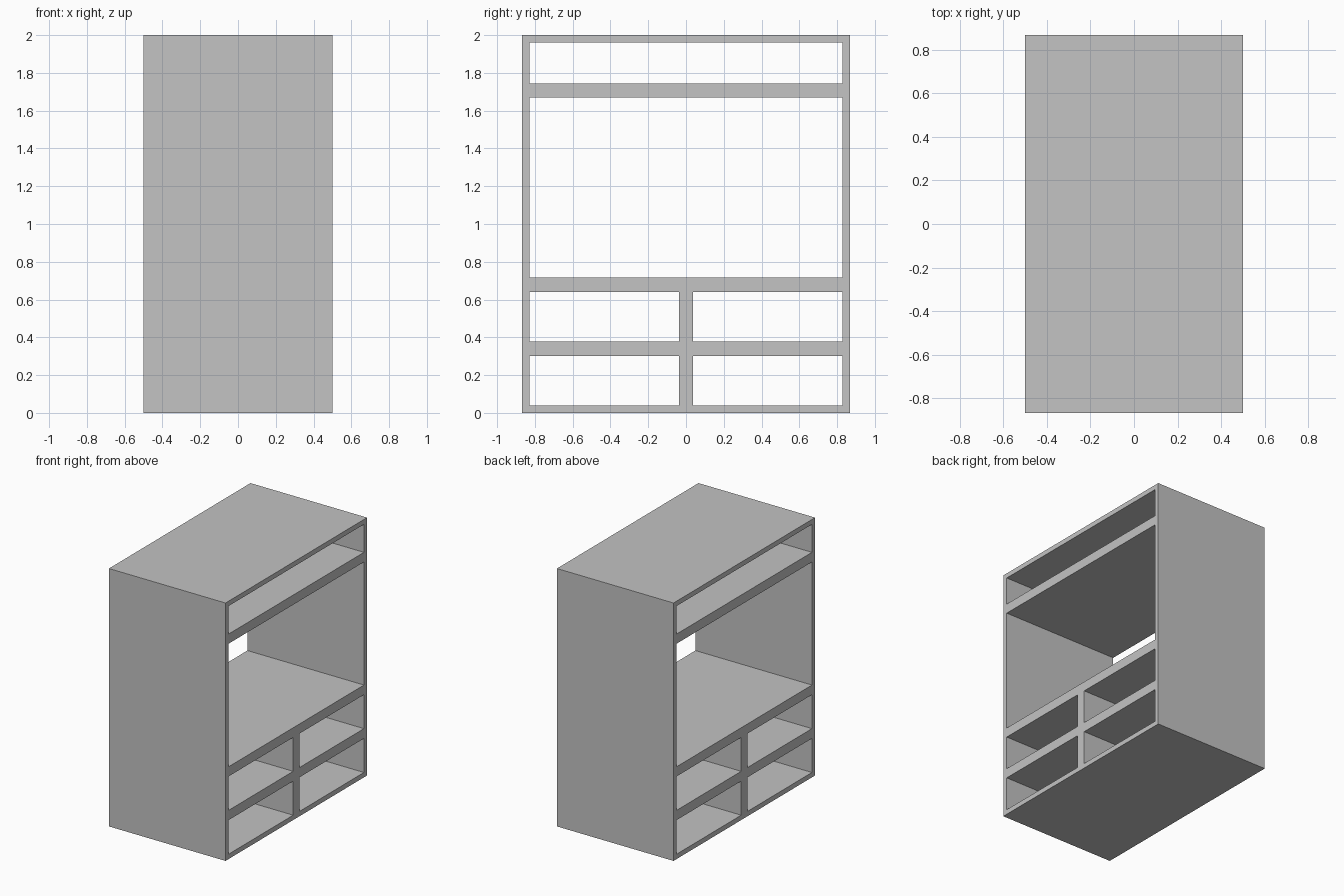
import bpy

cube = bpy.data.objects.get("Cube")
if cube:
    bpy.data.objects.remove(cube, do_unlink=True)

# One plain grey for the whole carcass
grey = bpy.data.materials.new("light_grey")
grey.use_nodes = True
colour = (0.546, 0.546, 0.546, 1)
grey.diffuse_color = colour
grey.node_tree.nodes["Principled BSDF"].inputs["Base Color"].default_value = colour


def box(name, x, y, z):
    """Box spanning the (low, high) pairs on each axis."""
    spans = (x, y, z)
    bpy.ops.mesh.primitive_cube_add(size=1, location=[(a + b) / 2 for a, b in spans])
    ob = bpy.context.object
    ob.name = name
    ob.scale = [b - a for a, b in spans]
    bpy.ops.object.transform_apply(location=False, rotation=False, scale=True)
    ob.data.materials.append(grey)
    return ob


HALF_DEPTH, HALF_WIDTH, HEIGHT = 0.5, 0.867, 2.0
BOARD = 0.038                 # outer boards; shelves and divider are double
INNER = HALF_WIDTH - BOARD

# Compartments, open right through: (y span, z span)
halves = ((-INNER, -BOARD), (BOARD, INNER))
full = (-INNER, INNER)
openings = [(y, z) for z in ((BOARD, 0.302), (0.378, 0.641)) for y in halves]
openings += [(full, (0.716, 1.67)), (full, (1.745, HEIGHT - BOARD))]

# Shelf unit carcass with the compartments cut through it
carcass = box("shelf_unit", (-HALF_DEPTH, HALF_DEPTH), (-HALF_WIDTH, HALF_WIDTH), (0, HEIGHT))
for y, z in openings:
    cutter = box("compartment_cutter", (-HALF_DEPTH - 0.1, HALF_DEPTH + 0.1), y, z)
    cutter.hide_render = True
    cut = carcass.modifiers.new("compartment", "BOOLEAN")
    cut.operation, cut.solver, cut.object = "DIFFERENCE", "EXACT", cutter
    bpy.context.view_layer.objects.active = carcass
    bpy.ops.object.modifier_apply(modifier=cut.name)
    bpy.data.objects.remove(cutter, do_unlink=True)
